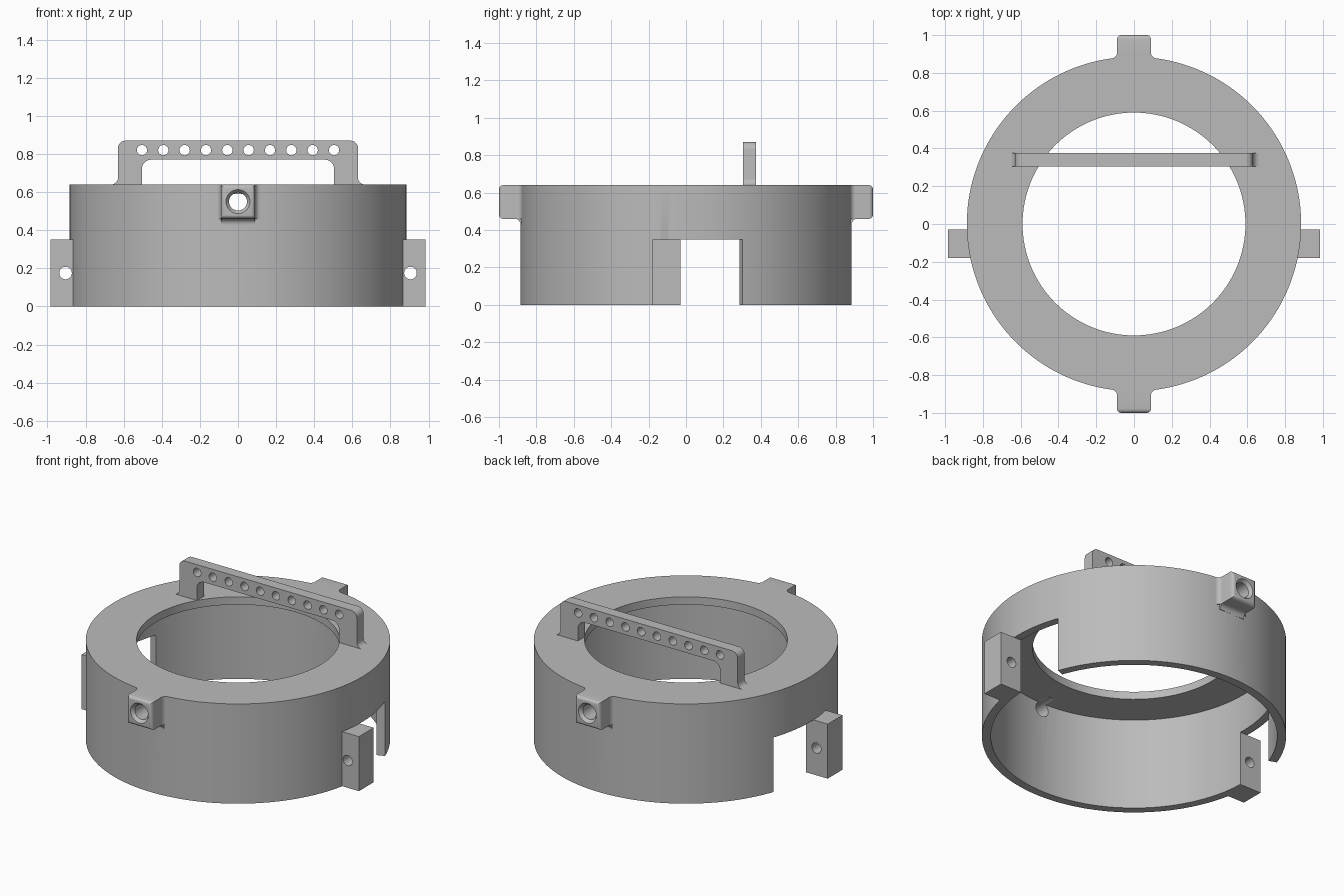
import bpy, bmesh
from math import sin, cos, tan, radians, pi
from mathutils import Matrix

cube = bpy.data.objects.get("Cube")
if cube:
    bpy.data.objects.remove(cube)

grey = bpy.data.materials.new("plain_grey")
grey.use_nodes = True
COLOUR = (0.5, 0.5, 0.5, 1)
grey.diffuse_color = COLOUR
grey.node_tree.nodes["Principled BSDF"].inputs["Base Color"].default_value = COLOUR


def finish(name, bm):
    bmesh.ops.recalc_face_normals(bm, faces=bm.faces[:])
    mesh = bpy.data.meshes.new(name)
    bm.to_mesh(mesh)
    bm.free()
    mesh.materials.append(grey)
    obj = bpy.data.objects.new(name, mesh)
    bpy.context.collection.objects.link(obj)
    return obj


def arc(cx, cy, r, start, end, n=8):
    angles = [radians(start + (end - start) * i / n) for i in range(n + 1)]
    return [(cx + r * cos(a), cy + r * sin(a)) for a in angles]


def mirrored(half):
    """Close a half outline by mirroring its first coordinate."""
    return half + [(-a, b) for a, b in reversed(half)]


def rect(a0, a1, b0, b1):
    return [(a0, b0), (a1, b0), (a1, b1), (a0, b1)]


def prism(points, axis, lo, hi):
    """Extrude a 2D outline along an axis."""
    place = {"x": lambda a, b, t: (t, a, b),
             "y": lambda a, b, t: (a, t, b),
             "z": lambda a, b, t: (a, b, t)}[axis]
    bm = bmesh.new()
    face = bm.faces.new([bm.verts.new(place(a, b, lo)) for a, b in points])
    top = bmesh.ops.extrude_face_region(bm, geom=[face])["geom"]
    shift = place(0, 0, hi - lo)
    bmesh.ops.translate(bm, vec=shift,
                        verts=[v for v in top if isinstance(v, bmesh.types.BMVert)])
    return bm


def lathe(profile, segments, closed=True):
    """Revolve (radius, z) points about z; closed joins the last to the first."""
    bm = bmesh.new()
    rings = [[bm.verts.new((r * cos(2 * pi * i / segments),
                            r * sin(2 * pi * i / segments), z))
              for i in range(segments)] for r, z in profile]
    pairs = list(zip(rings, rings[1:]))
    if closed:
        pairs.append((rings[-1], rings[0]))
    else:
        bm.faces.new(rings[0])
        bm.faces.new(rings[-1])
    for low, high in pairs:
        for i in range(segments):
            j = (i + 1) % segments
            bm.faces.new((low[i], low[j], high[j], high[i]))
    return bm


def drill(x, z, profile, segments=32):
    """Cutter turned along y; profile is (radius, y)."""
    bm = lathe([(r, -y) for r, y in profile], segments, closed=False)
    bm.transform(Matrix.Translation((x, 0, z)) @ Matrix.Rotation(pi / 2, 4, "X"))
    return bm


def cut(obj, cutter_bm):
    cutter = finish("cutter", cutter_bm)
    cutter.hide_render = True
    mod = obj.modifiers.new("cut", "BOOLEAN")
    mod.operation = "DIFFERENCE"
    mod.solver = "EXACT"
    mod.object = cutter
    graph = bpy.context.evaluated_depsgraph_get()
    mesh = bpy.data.meshes.new_from_object(obj.evaluated_get(graph))
    obj.modifiers.clear()
    obj.data = mesh
    bpy.data.objects.remove(cutter)


def flip(bm, turn):
    """Half turn about z for the back copy."""
    if turn:
        bm.transform(Matrix.Rotation(pi, 4, "Z"))
    return bm


R_OUT, R_IN, R_HOLE, H = 0.885, 0.833, 0.59, 0.64
parts = []

# Ring wall with an inward top flange
body = finish("ring_body", lathe([(R_OUT, 0), (R_OUT, H), (R_HOLE, H),
                                  (R_HOLE, H - 0.05), (R_IN, H - 0.05), (R_IN, 0)], 128))
parts.append(body)

# Side notches, straight at the ear and radial at the far edge
slope = tan(radians(20))
for s in (1, -1):
    notch = [(s * 0.7, -0.03), (s * 1.1, -0.03), (s * 1.1, 1.1 * slope), (s * 0.7, 0.7 * slope)]
    cut(body, prism(notch, "z", -0.1, 0.35))

# Side ears with a cross hole
for s, side in ((1, "left"), (-1, "right")):
    ear = finish(side + "_ear", prism(rect(s * 0.84, s * 0.985, -0.18, -0.03), "z", 0, 0.35))
    for target in (ear, body):
        cut(target, drill(s * 0.905, 0.175, [(0.033, -0.3), (0.033, 0.05)]))
    parts.append(ear)

# Front and back lugs with rounded noses, root fillets and a countersunk hole
for turn, end in ((False, "front"), (True, "back")):
    half = [(0.09, -1)] + arc(0.12, -0.907, 0.03, 180, 97) + [(0.12, -0.85)]
    bm = prism(mirrored(half), "z", 0.46, H)
    nose = [e for e in bm.edges if all(v.co.y < -0.99 for v in e.verts)]
    bmesh.ops.bevel(bm, geom=nose, offset=0.022, segments=5, profile=0.5, affect="EDGES")
    lug = finish(end + "_lug", flip(bm, turn))
    web = arc(-0.915, 0.43, 0.03, 90, 0) + [(-0.86, 0.43), (-0.86, 0.46)]
    fillet = finish(end + "_lug_fillet", flip(prism(web, "x", -0.09, 0.09), turn))
    hole = [(0.067, -1.005), (0.047, -0.98), (0.047, -0.75)]
    for target in (lug, body):
        cut(target, flip(drill(0, 0.55, hole), turn))
    parts += [lug, fillet]

# Bridge handle with a row of holes
half = (arc(0.59, 0.83, 0.04, 90, 0) + arc(0.665, 0.675, 0.035, 180, 270)
        + [(0.665, 0.62), (0.505, 0.62)] + arc(0.455, 0.72, 0.05, 0, 90))
handle = finish("handle", prism(mirrored(half), "y", 0.305, 0.375))
for i in range(10):
    cut(handle, drill((i - 4.5) * 0.112, 0.82, [(0.027, 0.25), (0.027, 0.45)], 24))
parts.append(handle)

# Smooth curved walls, keep crisp edges
bpy.ops.object.select_all(action="DESELECT")
for obj in parts:
    obj.select_set(True)
bpy.context.view_layer.objects.active = body
bpy.ops.object.shade_smooth_by_angle(angle=radians(30))
